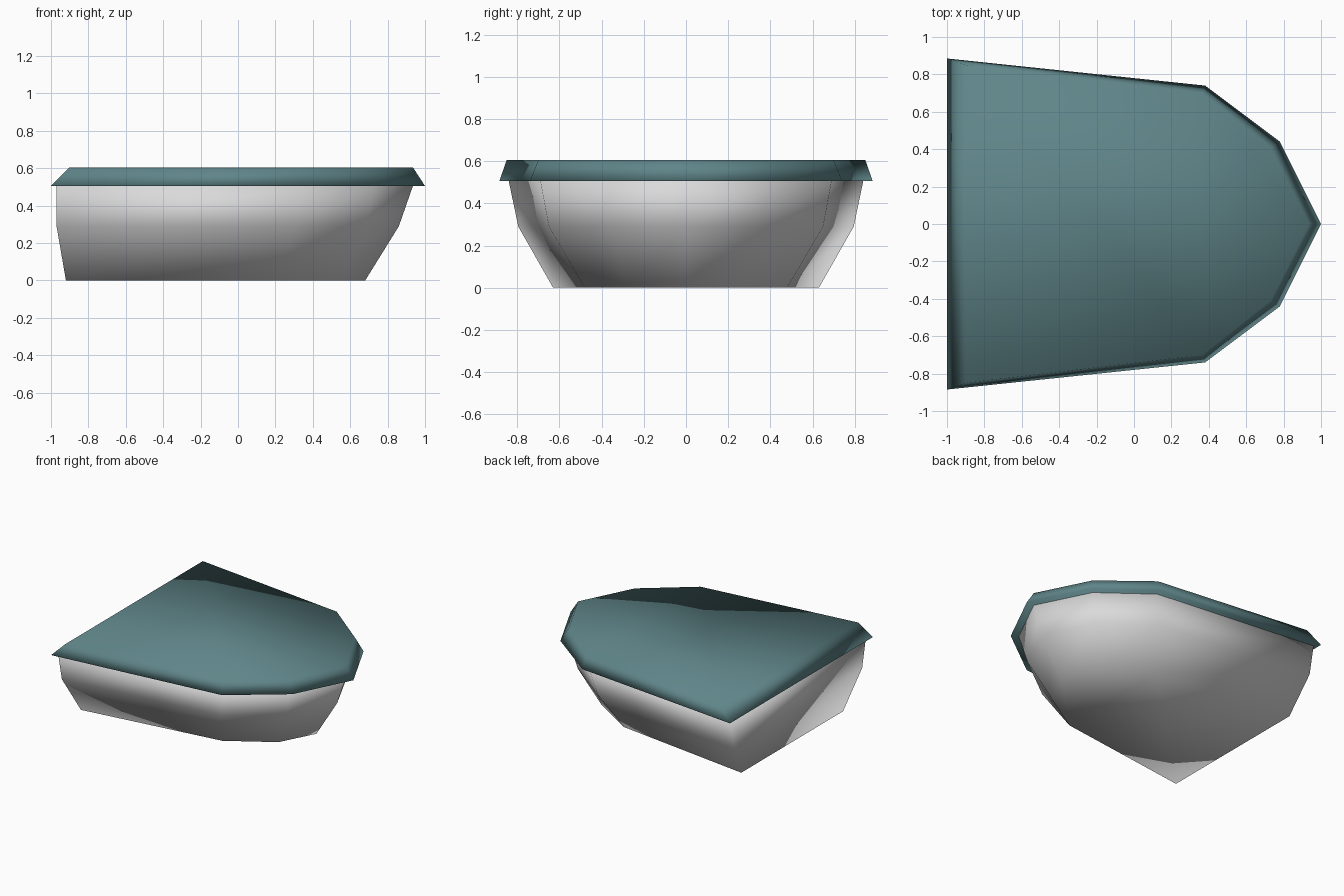
import bpy, bmesh

if "Cube" in bpy.data.objects:
    bpy.data.objects.remove(bpy.data.objects["Cube"])


def material(name, rgb):
    m = bpy.data.materials.new(name)
    m.diffuse_color = (*rgb, 1)
    m.use_nodes = True
    m.node_tree.nodes["Principled BSDF"].inputs["Base Color"].default_value = m.diffuse_color
    return m


def lofted(name, levels, mat):
    """Skin a closed body through outlines; each level is z plus the half
    outline (stern, shoulder, bow side, bow tip), mirrored across y."""
    bm = bmesh.new()
    rings = []
    for z, half in levels:
        outline = [(x, -y) for x, y in half] + [(x, y) for x, y in reversed(half[:-1])]
        rings.append([bm.verts.new((x, y, z)) for x, y in outline])
    n = len(rings[0])
    for low, high in zip(rings, rings[1:]):
        for i in range(n):
            j = (i + 1) % n
            bm.faces.new((low[i], low[j], high[j], high[i]))
    bm.faces.new(list(reversed(rings[0])))
    bm.faces.new(rings[-1])
    bmesh.ops.recalc_face_normals(bm, faces=bm.faces)
    for f in bm.faces:
        f.smooth = True
    mesh = bpy.data.meshes.new(name)
    bm.to_mesh(mesh)
    bm.free()
    mesh.materials.append(mat)
    obj = bpy.data.objects.new(name, mesh)
    bpy.context.collection.objects.link(obj)
    return obj


light_grey = material("light grey", (0.70, 0.70, 0.70))
teal = material("muted teal", (0.115, 0.235, 0.25))

# lower body, flaring out from a narrow base
lofted("lower_body", [
    (0.0, [(-0.92, 0.63), (0.20, 0.48), (0.54, 0.27), (0.68, 0)]),
    (0.29, [(-0.97, 0.795), (0.31, 0.65), (0.68, 0.37), (0.86, 0)]),
    (0.505, [(-0.97, 0.84), (0.36, 0.69), (0.73, 0.41), (0.935, 0)]),
], light_grey)

# overhanging cover with a sloped edge
lofted("top_cover", [
    (0.505, [(-1.0, 0.885), (0.38, 0.74), (0.78, 0.44), (1.0, 0)]),
    (0.605, [(-0.9, 0.85), (0.365, 0.70), (0.73, 0.41), (0.935, 0)]),
], teal)
